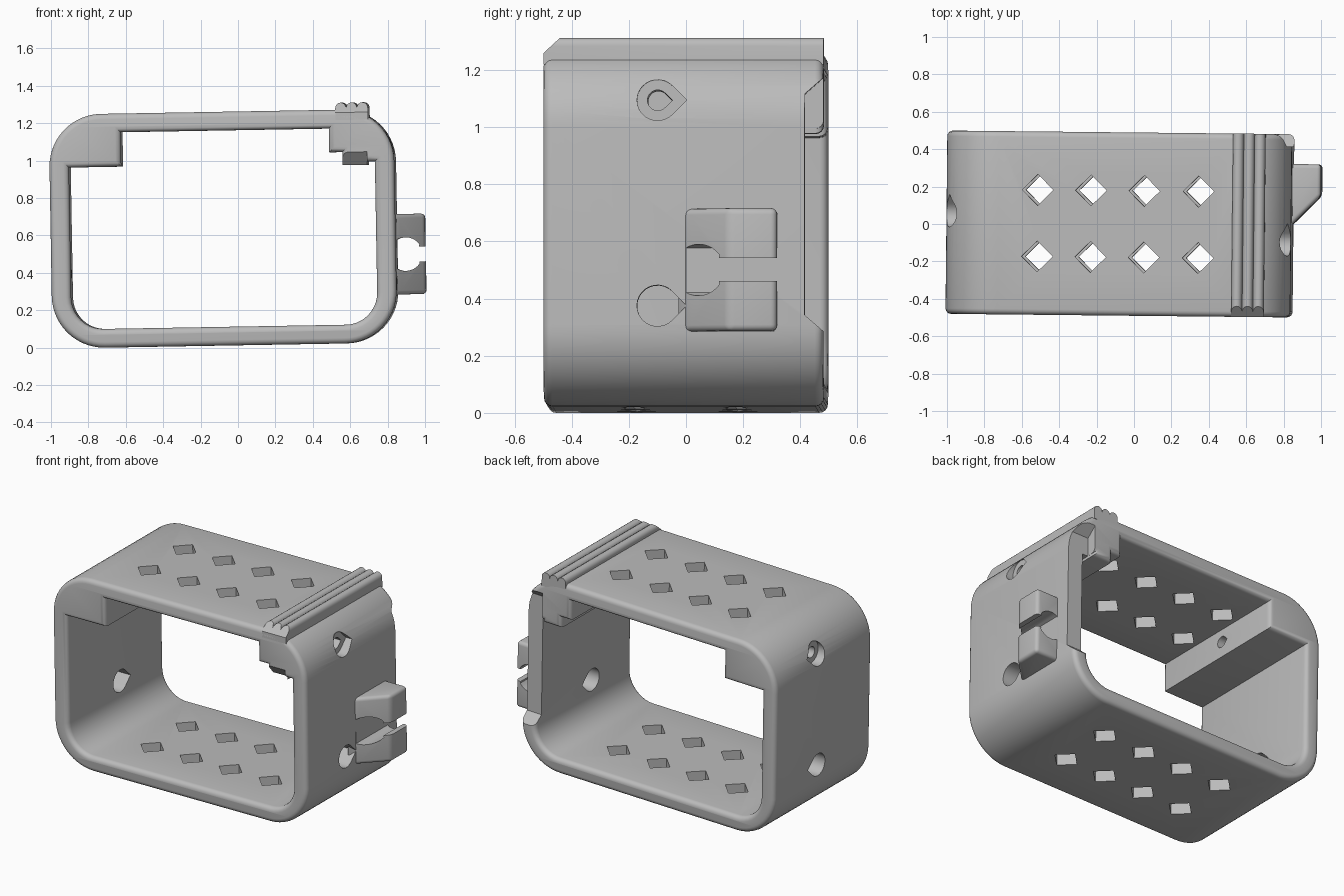
import bpy, bmesh, math
from mathutils import Matrix, Vector

cube = bpy.data.objects.get("Cube")
if cube:
    bpy.data.objects.remove(cube, do_unlink=True)

grey = bpy.data.materials.new("matte grey")
grey.use_nodes = True
grey.diffuse_color = (0.5, 0.5, 0.5, 1)
grey.node_tree.nodes["Principled BSDF"].inputs["Base Color"].default_value = (0.5, 0.5, 0.5, 1)


def arc(cx, cy, r, start, end, n=10):
    steps = [math.radians(start + (end - start) * i / n) for i in range(n + 1)]
    return [(cx + r * math.cos(a), cy + r * math.sin(a)) for a in steps]


def prism(name, pts, axis, lo, hi, bevel=0):
    """Extrude a 2D profile along one axis; the profile lies in the other two axes."""
    place = {"x": lambda p, d: (d, p[0], p[1]),
             "y": lambda p, d: (p[0], d, p[1]),
             "z": lambda p, d: (p[0], p[1], d)}[axis]
    bm = bmesh.new()
    face = bm.faces.new([bm.verts.new(place(p, lo)) for p in pts])
    top = bmesh.ops.extrude_face_region(bm, geom=[face])["geom"]
    shift = Vector(place((0, 0), hi - lo))
    bmesh.ops.translate(bm, verts=[g for g in top if isinstance(g, bmesh.types.BMVert)], vec=shift)
    if bevel:
        bmesh.ops.bevel(bm, geom=bm.edges[:], offset=bevel, segments=4, profile=0.5, affect="EDGES")
    bmesh.ops.recalc_face_normals(bm, faces=bm.faces)
    mesh = bpy.data.meshes.new(name)
    bm.to_mesh(mesh)
    bm.free()
    obj = bpy.data.objects.new(name, mesh)
    bpy.context.collection.objects.link(obj)
    return obj


def bake(obj):
    """Replace the object's data by its evaluated mesh."""
    deps = bpy.context.evaluated_depsgraph_get()
    mesh = bpy.data.meshes.new_from_object(obj.evaluated_get(deps))
    obj.modifiers.clear()
    return mesh


def cut(obj, *cutters):
    for cutter in cutters:
        mod = obj.modifiers.new("cut", "BOOLEAN")
        mod.operation, mod.solver, mod.object = "DIFFERENCE", "EXACT", cutter
        obj.data = bake(obj)
        bpy.data.objects.remove(cutter, do_unlink=True)


# Frame: rounded outer loop, inner opening stepped around the two corner blocks
W, H, R, D, B = 0.922, 0.625, 0.28, 0.49, 0.03
outer, a, b = [], W - R, H - R
for i, (sx, sz) in enumerate([(1, 1), (-1, 1), (-1, -1), (1, -1)]):
    outer += arc(sx * a, sz * b, R, 90 * i, 90 * i + 90, 14)
iw, ih, ir = 0.818, 0.525, 0.17
inner = arc(-iw + ir, -ih + ir, ir, 180, 270) + arc(iw - ir, -ih + ir, ir, 270, 360)
inner += [(iw, 0.345), (0.777, 0.345), (0.777, 0.328), (0.645, 0.328), (0.645, 0.398),
          (0.575, 0.398), (0.575, ih), (-0.538, ih), (-0.538, 0.341), (-iw, 0.341)]

curve = bpy.data.curves.new("frame", "CURVE")
curve.dimensions, curve.fill_mode = "2D", "BOTH"
curve.extrude, curve.bevel_depth, curve.offset, curve.bevel_resolution = D - B, B, -B, 3
for loop in (outer, inner):
    spline = curve.splines.new("POLY")
    spline.points.add(len(loop) - 1)
    for p, (x, z) in zip(spline.points, loop):
        p.co = (x, z, 0, 1)
    spline.use_cyclic_u = True
source = bpy.data.objects.new("frame_outline", curve)
bpy.context.collection.objects.link(source)
mesh = bake_mesh = bpy.data.meshes.new_from_object(
    source.evaluated_get(bpy.context.evaluated_depsgraph_get()))
bpy.data.objects.remove(source, do_unlink=True)
bm = bmesh.new()
bm.from_mesh(mesh)
bmesh.ops.remove_doubles(bm, verts=bm.verts, dist=0.0005)
bmesh.ops.recalc_face_normals(bm, faces=bm.faces)
bm.transform(Matrix.Rotation(math.pi / 2, 4, "X"))
bm.to_mesh(mesh)
bm.free()
frame = bpy.data.objects.new("frame", mesh)
bpy.context.collection.objects.link(frame)

# Diamond vents through top and bottom
s = 0.083
for x in (-0.43, -0.145, 0.14, 0.43):
    for y in (-0.178, 0.178):
        cut(frame, prism("vent", [(x + s, y), (x, y + s), (x - s, y), (x, y - s)], "z", -1, 1))


# Teardrop screw holes: wide recess outside, narrow bore through the upper blocks
def drop(y, z, r, lo, hi):
    return prism("hole", arc(y, z, r, 45, 315, 20) + [(y + r * 1.414, z)], "x", lo, hi)


for side, y in ((1, -0.09), (-1, 0.047)):
    for z, r, near in ((0.443, 0.072, 0.86), (0.443, 0.036, 0.4), (-0.277, 0.072, 0.7)):
        cut(frame, drop(y, z, r, *sorted((side * near, side * 1.1))))

# Rear door notch in the right wall, and sloped front of the lower block step
cut(frame,
    prism("notch", [(0.6, -0.46), (0.425, -0.31), (0.425, 0.465), (0.6, 0.62)], "x", 0.778, 1.1),
    prism("step_slope", [(-0.6, 0.398), (-0.49, 0.398), (-0.42, 0.32), (-0.6, 0.32)], "x", 0.645, 0.776))

# Ribbed hinge strip along the top
ribs = [(0.785, 0.57)]
for x in (0.756, 0.698, 0.64):
    ribs += arc(x, 0.634, 0.029, 0, 180, 8)[:-1]
ribs += [(0.611, 0.634), (0.611, 0.57)]
hinge_strip = prism("hinge_strip", ribs, "y", -D, D)
cut(hinge_strip, prism("chamfer", [(-0.6, 0.61), (-D, 0.61), (-0.42, 0.675), (-0.6, 0.675)], "x", 0.5, 0.9))

# Clip on the right wall: two jaws around a round channel with a narrow mouth
clip = prism("cable_clip", [(0.88, -0.025), (0.925, 0.01), (1.074, 0.16), (1.074, 0.33), (0.88, 0.33)],
             "z", -0.368, 0.062, 0.022)
mid = -0.153
channel = arc(0.968, mid, 0.09, 35, 120, 8) + [(0.923, mid + 0.05), (0.923, mid - 0.05)]
channel += arc(0.968, mid, 0.09, 240, 325, 8)
channel += [(1.04, mid - 0.04), (1.2, mid - 0.04), (1.2, mid + 0.04), (1.04, mid + 0.04)]
cut(clip, prism("channel", channel, "y", -0.2, 0.5))

# Slight lean and turn, then rest on the floor and centre
parts = [frame, hinge_strip, clip]
lean = Matrix.Rotation(math.radians(-0.6), 4, "Z") @ Matrix.Rotation(math.radians(-1), 4, "Y")
for p in parts:
    p.data.transform(lean)
pts = [v.co for p in parts for v in p.data.vertices]
lo = [min(c[i] for c in pts) for i in range(3)]
hi = [max(c[i] for c in pts) for i in range(3)]
shift = Matrix.Translation((-(lo[0] + hi[0]) / 2, -(lo[1] + hi[1]) / 2, -lo[2]))
bpy.ops.object.select_all(action="DESELECT")
for p in parts:
    p.data.transform(shift)
    p.data.materials.clear()
    p.data.materials.append(grey)
    p.select_set(True)
bpy.context.view_layer.objects.active = frame
bpy.ops.object.shade_smooth_by_angle(angle=math.radians(30))
